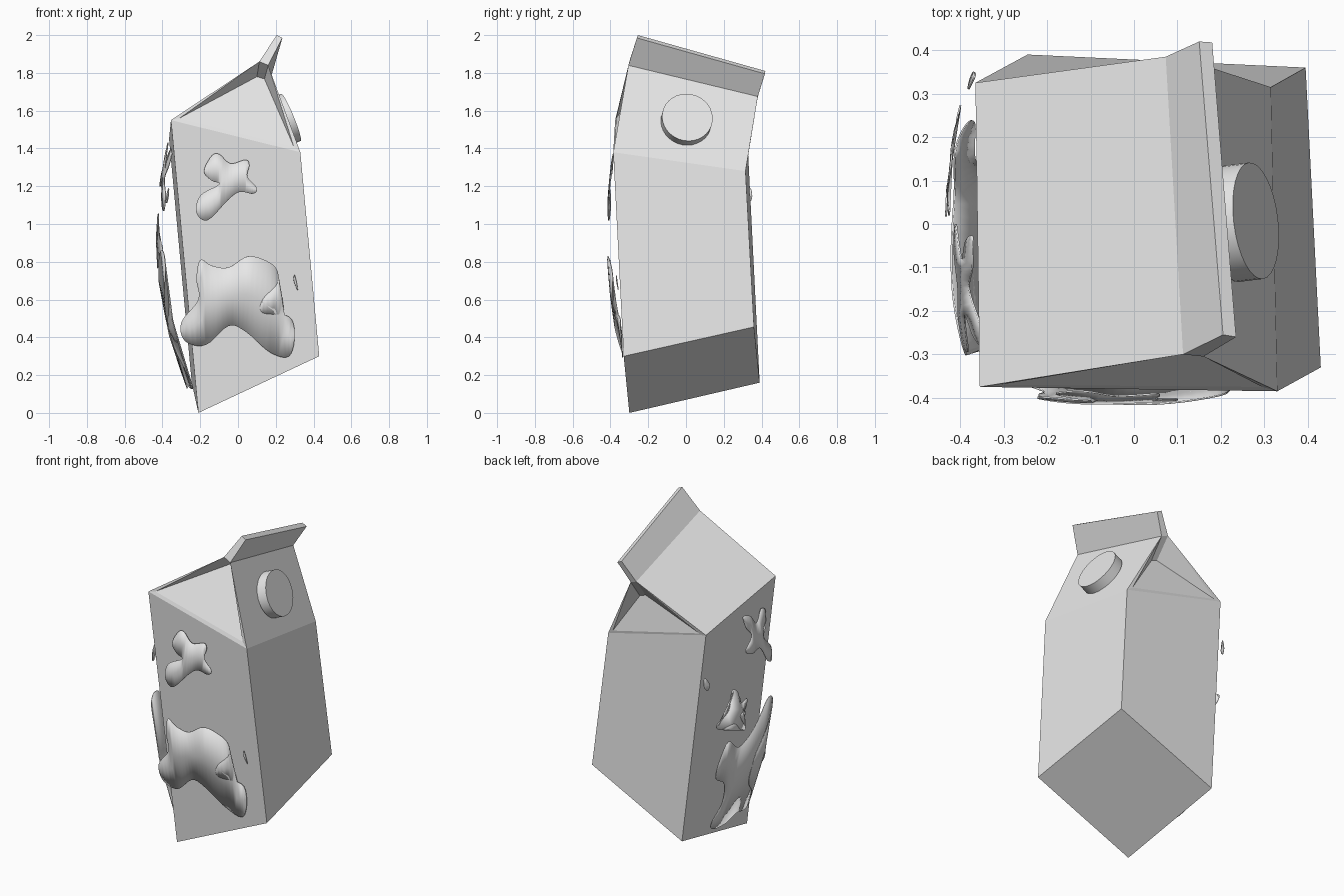
import bpy, bmesh
from mathutils import Vector

cube = bpy.data.objects.get("Cube")
if cube:
    bpy.data.objects.remove(cube)

grey = bpy.data.materials.new("plain_grey")
grey.use_nodes = True
COLOUR = (0.8, 0.8, 0.8, 1)
grey.diffuse_color = COLOUR
grey.node_tree.nodes["Principled BSDF"].inputs["Base Color"].default_value = COLOUR


def make_object(name, bm):
    """Turn a bmesh into a named object with the shared material."""
    bmesh.ops.recalc_face_normals(bm, faces=bm.faces)
    mesh = bpy.data.meshes.new(name)
    bm.to_mesh(mesh)
    bm.free()
    obj = bpy.data.objects.new(name, mesh)
    bpy.context.collection.objects.link(obj)
    mesh.materials.append(grey)
    return obj


def build(name, points, faces):
    """Build a solid from named corner points and faces listed by name."""
    bm = bmesh.new()
    verts = {key: bm.verts.new(co) for key, co in points.items()}
    for face in faces:
        bm.faces.new([verts[key] for key in face.split()])
    return make_object(name, bm)


# Corner names: f/b = front/back, l/r = towards -x/+x
carton = {
    # base
    "fl_base": (-.21, -.30, 0), "fr_base": (.43, -.33, .30),
    "bl_base": (-.245, .39, .16), "br_base": (.395, .36, .455),
    # shoulder
    "fl_top": (-.355, -.375, 1.55), "fr_top": (.33, -.385, 1.38),
    "bl_top": (-.365, .325, 1.45), "br_top": (.315, .315, 1.28),
    # ridge
    "fl_ridge": (.113, -.30, 1.86), "fr_ridge": (.16, -.305, 1.84),
    "bl_ridge": (.073, .385, 1.69), "br_ridge": (.115, .38, 1.675),
    # folded-in gable panels
    "fl_panel": (-.31, -.37, 1.56), "fr_panel": (.295, -.375, 1.41),
    "bl_panel": (-.32, .325, 1.45), "br_panel": (.28, .32, 1.305),
    "fl_fold": (.10, -.20, 1.78), "fr_fold": (.14, -.20, 1.768),
    "bl_fold": (.075, .29, 1.57), "br_fold": (.115, .29, 1.555),
    # fin top
    "fl_fin": (.205, -.255, 2), "fr_fin": (.235, -.26, 1.985),
    "bl_fin": (.15, .42, 1.81), "br_fin": (.18, .418, 1.795),
}
faces = ["fl_base bl_base br_base fr_base", "fl_fin fr_fin br_fin bl_fin"]
for s in "lr":
    # side wall, roof slope and fin side
    for low, high in (("base", "top"), ("top", "ridge"), ("ridge", "fin")):
        faces.append(f"f{s}_{low} b{s}_{low} b{s}_{high} f{s}_{high}")
for e in "fb":
    # end wall, gable rim, recessed panel, fold underside and fin end
    for low, high in (("base", "top"), ("top", "panel"), ("panel", "fold"),
                      ("fold", "ridge"), ("ridge", "fin")):
        faces.append(f"{e}l_{low} {e}r_{low} {e}r_{high} {e}l_{high}")
    for s in "lr":
        faces.append(f"{e}{s}_top {e}{s}_panel {e}{s}_ridge")
        faces.append(f"{e}{s}_panel {e}{s}_fold {e}{s}_ridge")
build("carton", carton, faces)

# Screw cap, standing on the right roof slope
P = {key: Vector(co) for key, co in carton.items()}
slope = [P[k] for k in ("fr_top", "br_top", "br_ridge", "fr_ridge")]
normal = (slope[2] - slope[0]).cross(slope[3] - slope[1]).normalized()
if normal.x < 0:
    normal.negate()
centre = sum(slope, Vector()) / len(slope)
bpy.ops.mesh.primitive_cylinder_add(vertices=32, radius=.135, depth=.06,
                                    location=centre + normal * .025)
cap = bpy.context.object
cap.name = "cap"
cap.rotation_euler = normal.to_track_quat("Z", "Y").to_euler()
cap.data.materials.append(grey)
bpy.ops.object.shade_smooth_by_angle()


# Splats: smooth closed outlines on sheets that bulge away from the walls
def smooth_outline(pts, steps=5):
    """Closed Catmull-Rom curve through the points."""
    pts = [Vector(p) for p in pts]
    n, out = len(pts), []
    for i in range(n):
        a, b, c, d = (pts[(i + k) % n] for k in (-1, 0, 1, 2))
        for j in range(steps):
            t = j / steps
            out.append((b * 2 + (c - a) * t + (a * 2 - b * 5 + c * 4 - d) * t * t
                        + (b * 3 - a - c * 3 + d) * t ** 3) / 2)
    return out


def on_front(x, z):
    bulge = .07 - .17 * (z - .8) ** 2 - .4 * (x + .05) ** 2
    return (x, -.305 - .023 * x - .051 * z - max(bulge, .01), z)


def on_left_wall(y, z):
    bulge = .13 - .25 * (z - .75) ** 2 - .45 * (y + .05) ** 2
    return (-.225 - .05 * y - .0935 * z - max(bulge, .01), y, z)


def splat(name, place, pts):
    bm = bmesh.new()
    ring = [bm.verts.new(place(p.x, p.y)) for p in smooth_outline(pts)]
    bm.faces.new(ring)
    bmesh.ops.triangulate(bm, faces=bm.faces)
    # refine the inside so the sheet follows the bulge
    inner = [e for e in bm.edges if not e.is_boundary]
    bmesh.ops.subdivide_edges(bm, edges=inner, cuts=1)
    bmesh.ops.triangulate(bm, faces=bm.faces)
    for v in bm.verts:
        if not v.is_boundary:
            v.co = place(v.co.x if place is on_front else v.co.y, v.co.z)
    for f in bm.faces:
        f.smooth = True
    obj = make_object(name, bm)
    thick = obj.modifiers.new("thickness", "SOLIDIFY")
    thick.thickness = .004
    thick.offset = 0


splat("front_small_splat", on_front, [
    (-.18, 1.28), (-.14, 1.36), (-.1, 1.37), (-.04, 1.32), (.04, 1.34),
    (.06, 1.31), (.05, 1.25), (.1, 1.19), (.08, 1.16), (.01, 1.17),
    (-.05, 1.13), (-.16, 1.02), (-.22, 1.06), (-.2, 1.15), (-.1, 1.21),
    (-.14, 1.23)])
splat("front_large_splat", on_front, [
    (-.2, .81), (-.14, .78), (-.05, .77), (.06, .83), (.19, .78), (.21, .69),
    (.13, .6), (.13, .53), (.27, .51), (.3, .41), (.27, .3), (.17, .32),
    (.04, .43), (-.05, .46), (-.17, .36), (-.28, .38), (-.3, .48),
    (-.21, .6), (-.22, .71)])
splat("front_tiny_drop", on_front, [(.3, .73), (.295, .7), (.315, .65), (.312, .68)])
splat("left_wall_top_splat", on_left_wall, [
    (-.03, 1.43), (-.1, 1.41), (-.15, 1.35), (-.23, 1.4), (-.28, 1.37),
    (-.26, 1.3), (-.21, 1.24), (-.29, 1.15), (-.28, 1.07), (-.22, 1.1),
    (-.15, 1.2), (-.06, 1.2), (0, 1.24), (-.08, 1.3), (-.04, 1.36)])
splat("left_wall_middle_splat", on_left_wall, [
    (.15, 1.05), (.1, 1.03), (.08, .95), (.02, .96), (.03, .9), (.08, .87),
    (.02, .77), (.07, .78), (.13, .84), (.24, .84), (.27, .88), (.18, .94)])
splat("left_wall_large_splat", on_left_wall, [
    (-.2, .85), (-.28, .85), (-.3, .78), (-.24, .66), (-.13, .52),
    (-.13, .36), (-.24, .24), (-.27, .14), (-.2, .13), (-.1, .16),
    (0, .13), (.12, .14), (.16, .2), (.12, .32), (.15, .46), (.23, .52),
    (.23, .62), (.17, .74), (.07, .67), (-.06, .73)])
splat("left_wall_tiny_drop", on_left_wall, [
    (.34, 1.19), (.31, 1.14), (.33, 1.11), (.35, 1.14)])
